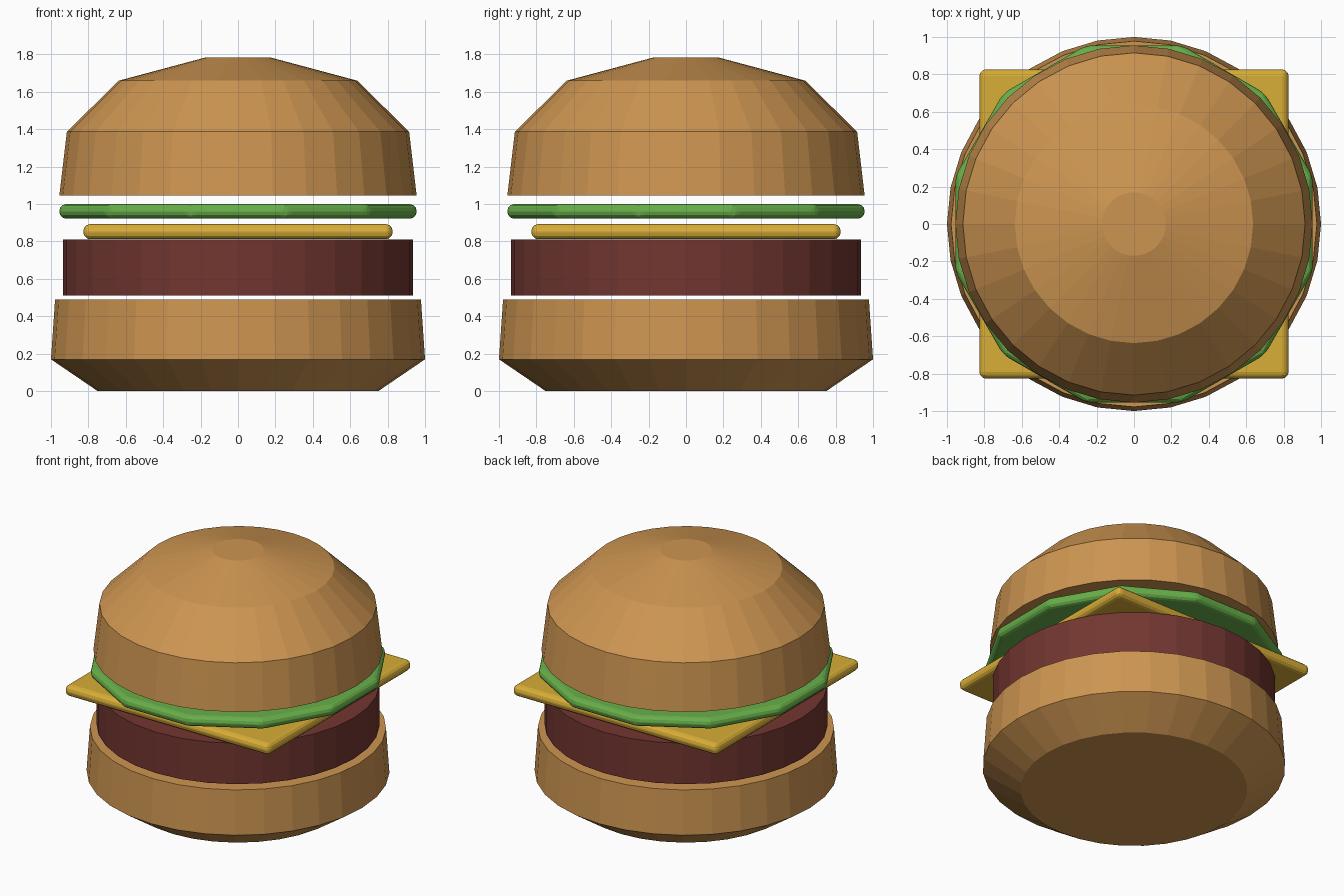
import bpy, bmesh, math

if "Cube" in bpy.data.objects:
    bpy.data.objects.remove(bpy.data.objects["Cube"])


def material(name, rgb):
    m = bpy.data.materials.new(name)
    m.diffuse_color = (*rgb, 1)
    m.use_nodes = True
    m.node_tree.nodes["Principled BSDF"].inputs["Base Color"].default_value = m.diffuse_color
    return m


BUN = material("bun brown", (0.61, 0.30, 0.082))
MEAT = material("patty brown", (0.170, 0.037, 0.030))
CHEESE = material("cheese yellow", (0.69, 0.42, 0.038))
LETTUCE = material("lettuce green", (0.138, 0.43, 0.068))


def lathe(name, profile, mat, sides=32, turn=0.0, bevel=0.0, segments=3):
    """Closed stack of rings from (radius, z) pairs, optionally with rounded edges."""
    bm = bmesh.new()
    rings = []
    for r, z in profile:
        angles = [turn + math.tau * i / sides for i in range(sides)]
        rings.append([bm.verts.new((r * math.cos(a), r * math.sin(a), z)) for a in angles])
    for low, high in zip(rings, rings[1:]):
        for i in range(sides):
            j = (i + 1) % sides
            bm.faces.new((low[i], low[j], high[j], high[i]))
    bm.faces.new(rings[0][::-1])
    bm.faces.new(rings[-1])
    if bevel:
        bmesh.ops.bevel(bm, geom=bm.edges[:], offset=bevel, segments=segments,
                        profile=0.5, affect='EDGES', clamp_overlap=True)
    mesh = bpy.data.meshes.new(name)
    bm.to_mesh(mesh)
    bm.free()
    mesh.materials.append(mat)
    ob = bpy.data.objects.new(name, mesh)
    bpy.context.collection.objects.link(ob)
    return ob


# Buns and patty: faceted 32-sided discs
lathe("bottom_bun", [(0.75, 0), (1.0, 0.17), (0.978, 0.49)], BUN)
lathe("patty", [(0.935, 0.512), (0.935, 0.81)], MEAT)
lathe("top_bun", [(0.955, 1.047), (0.915, 1.387), (0.637, 1.66), (0.17, 1.785)], BUN)

# Cheese: rounded square slice
lathe("cheese_slice", [(0.827 * math.sqrt(2), 0.812), (0.827 * math.sqrt(2), 0.893)],
      CHEESE, sides=4, turn=math.pi / 4, bevel=0.036)

# Lettuce: rounded twelve-sided slice
lathe("lettuce", [(0.989, 0.922), (0.989, 1.0)], LETTUCE,
      sides=12, turn=math.pi / 12, bevel=0.036)
